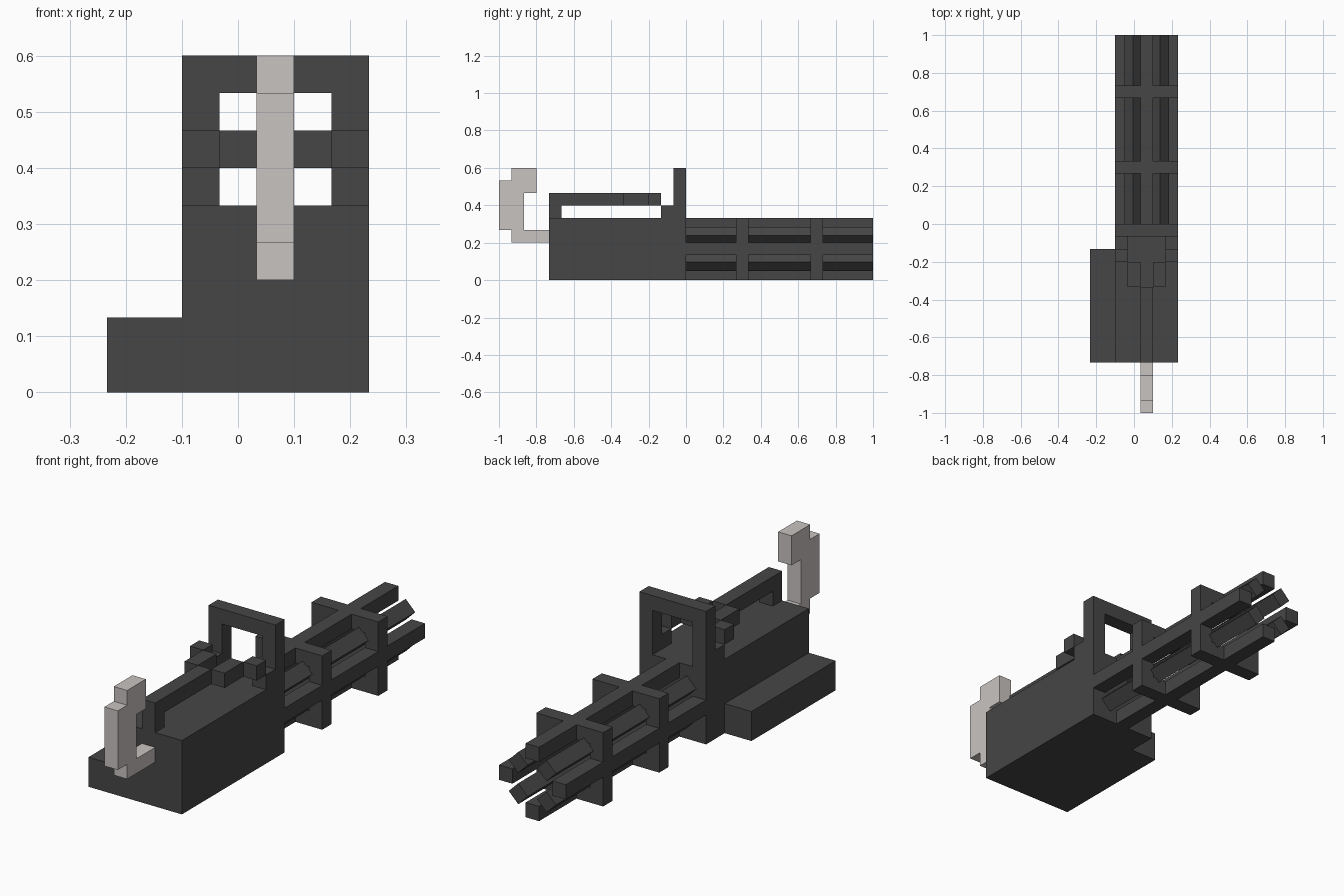
import bpy, bmesh, math
from mathutils import Matrix, Vector

U = 1 / 15      # grid cell
CX = 1.0        # x of the body's centre line, in cells
AXIS_Z = 2.5    # height of the barrel axis, in cells

if "Cube" in bpy.data.objects:
    bpy.data.objects.remove(bpy.data.objects["Cube"])


def material(name, rgb):
    mat = bpy.data.materials.new(name)
    mat.use_nodes = True
    color = (*rgb, 1)
    mat.diffuse_color = color
    mat.node_tree.nodes["Principled BSDF"].inputs["Base Color"].default_value = color
    return mat


DARK = material("dark_gunmetal", (0.061, 0.061, 0.061))
PALE = material("pale_grey", (0.584, 0.552, 0.535))


def finish(name, bm, mat):
    bmesh.ops.recalc_face_normals(bm, faces=bm.faces)
    mesh = bpy.data.meshes.new(name)
    bm.to_mesh(mesh)
    bm.free()
    mesh.materials.append(mat)
    obj = bpy.data.objects.new(name, mesh)
    bpy.context.collection.objects.link(obj)
    return obj


def box(name, x, y, z, mat=DARK, roll=0):
    """Box from (min, max) ranges in cells, rolled about its own y axis."""
    lo, hi = Vector((x[0], y[0], z[0])) * U, Vector((x[1], y[1], z[1])) * U
    bm = bmesh.new()
    bmesh.ops.create_cube(bm, size=1, matrix=Matrix.Translation((lo + hi) / 2)
                          @ Matrix.Rotation(roll, 4, 'Y')
                          @ Matrix.Diagonal((*(hi - lo), 1)))
    return finish(name, bm, mat)


def extrude(name, loops, axis, start, end, mat):
    """Extrude an outline, with an optional hole, along x or y."""
    bm = bmesh.new()

    def point(a, b, d):
        return Vector((d, a, b) if axis == 'X' else (a, d, b)) * U

    edges = []
    for loop in loops:
        verts = [bm.verts.new(point(a, b, start)) for a, b in loop]
        edges += [bm.edges.new((v, verts[i - 1])) for i, v in enumerate(verts)]
    bmesh.ops.triangle_fill(bm, edges=edges, use_beauty=True)
    new = bmesh.ops.extrude_face_region(bm, geom=bm.faces[:])["geom"]
    bmesh.ops.translate(bm, verts=[g for g in new if isinstance(g, bmesh.types.BMVert)],
                        vec=point(0, 0, end - start))
    bmesh.ops.dissolve_limit(bm, angle_limit=0.01, verts=bm.verts[:], edges=bm.edges[:])
    return finish(name, bm, mat)


def rect(x0, x1, z0, z1):
    return [(x0, z0), (x1, z0), (x1, z1), (x0, z1)]


# Body and side box
box("body", (-1.5, 3.5), (-11, 0), (0, 5))
box("side_box", (-3.5, -1.5), (-11, -2), (0, 2))

# Upright frame on the rear of the body
arch = [(-1.5, 5), (-1.5, 9), (3.5, 9), (3.5, 5), (2.5, 5), (2.5, 8), (-.5, 8), (-.5, 5)]
extrude("upright_frame", [arch], 'Y', -1, 0, DARK)

# Carrying handle, splitting into two arms that step down to the body
box("handle_bar", (.5, 1.5), (-11, -5), (6, 7))
box("handle_post", (.5, 1.5), (-11, -10), (5, 6))
for side, s in (("right", -1), ("left", 1)):
    def span(a, b):
        return sorted((CX + s * a, CX + s * b))
    box(f"{side}_inner_arm", span(.5, 1.5), (-5, -3), (6, 7))
    box(f"{side}_outer_arm", span(1.5, 2.5), (-3, -2), (6, 7))
    box(f"{side}_arm_foot", span(1.5, 2.5), (-2, -1), (5, 6))

# Pale grip at the front
grip = [(-14, 3), (-11, 3), (-11, 4), (-13, 4), (-13, 7), (-12, 7), (-12, 9),
        (-14, 9), (-14, 8), (-15, 8), (-15, 4), (-14, 4)]
extrude("grip", [grip], 'X', .5, 1.5, PALE)

# Eight square barrels, the diagonal ones rolled and nearer the axis
for i in range(8):
    angle = i * math.pi / 4
    radius = 1.5 if i % 2 else 2
    x, z = CX + radius * math.cos(angle), AXIS_Z + radius * math.sin(angle)
    box(f"barrel_{i + 1}", (x - .5, x + .5), (0, 15), (z - .5, z + .5), roll=angle)

# Square clamps around the barrels
for i, y in enumerate((4, 10)):
    extrude(f"barrel_clamp_{i + 1}", [rect(-1.5, 3.5, 0, 5), rect(-.5, 2.5, 1, 4)],
            'Y', y, y + 1, DARK)
